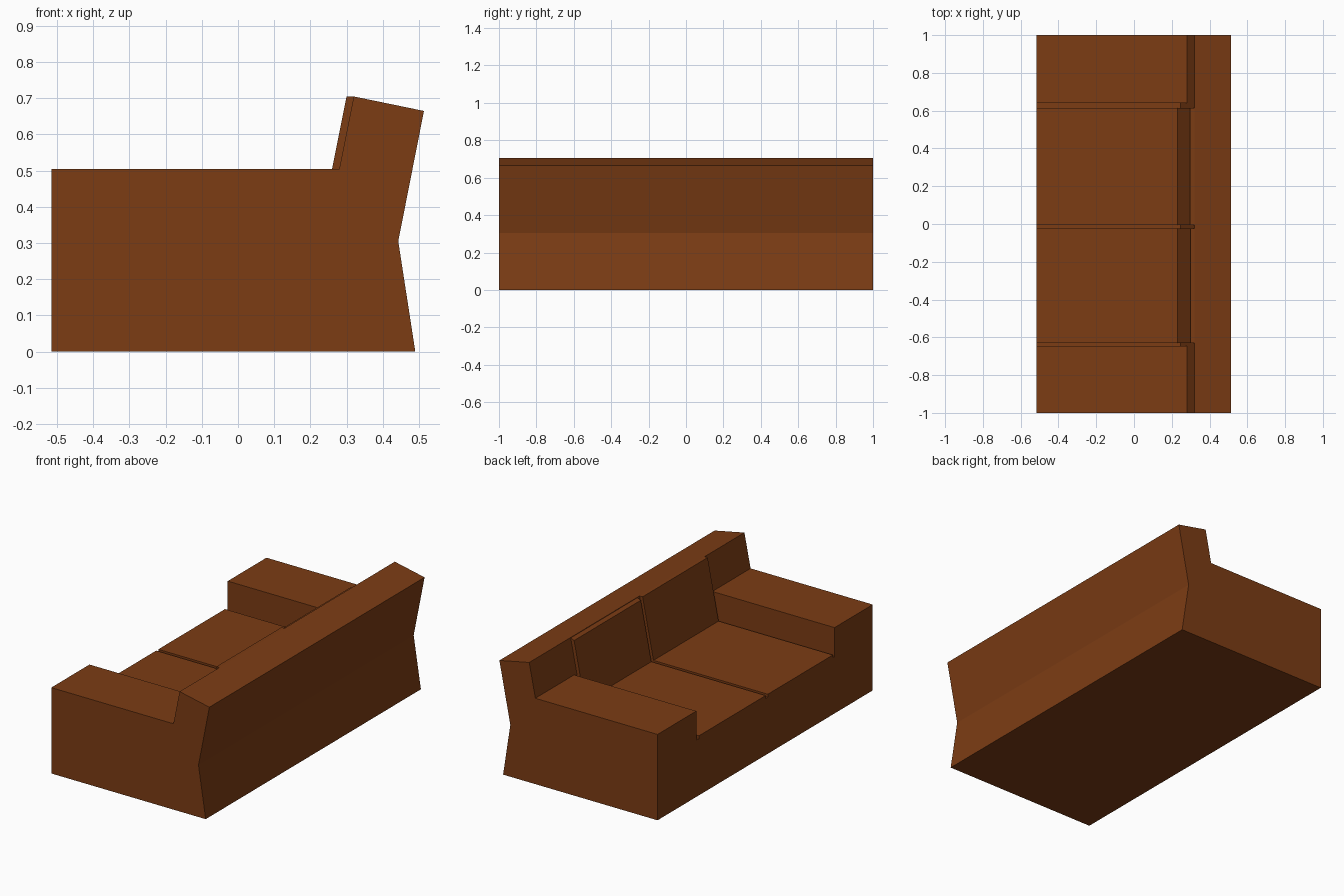
import bpy, bmesh

if "Cube" in bpy.data.objects:
    bpy.data.objects.remove(bpy.data.objects["Cube"])

fabric = bpy.data.materials.new("brown_fabric")
fabric.diffuse_color = (0.2, 0.045, 0.007, 1)
fabric.use_nodes = True
fabric.node_tree.nodes["Principled BSDF"].inputs["Base Color"].default_value = fabric.diffuse_color


def extrude(name, profile, y0, y1):
    """Extrude an x-z profile along y."""
    bm = bmesh.new()
    face = bm.faces.new([bm.verts.new((x, y0, z)) for x, z in profile])
    res = bmesh.ops.extrude_face_region(bm, geom=[face])
    verts = [v for v in res["geom"] if isinstance(v, bmesh.types.BMVert)]
    bmesh.ops.translate(bm, verts=verts, vec=(0, y1 - y0, 0))
    bmesh.ops.recalc_face_normals(bm, faces=bm.faces)
    mesh = bpy.data.meshes.new(name)
    bm.to_mesh(mesh)
    bm.free()
    mesh.materials.append(fabric)
    obj = bpy.data.objects.new(name, mesh)
    bpy.context.collection.objects.link(obj)
    return obj


def back_x(z):
    """Front surface of the leaning backrest."""
    return 0.28 + 0.2 * (z - 0.505)


FRONT, BASE, SEAT, ARM, TOP = -0.515, 0.333, 0.35, 0.505, 0.705

# Frame: one side profile with arms and backrest
frame = extrude("sofa_frame", [
    (FRONT, 0), (0.49, 0), (0.443, 0.305), (0.514, 0.665),
    (back_x(TOP), TOP), (back_x(ARM), ARM), (FRONT, ARM)], -1, 1)

# Seat opening cut out between the arms
cutter = extrude("seat_opening_cutter", [
    (-0.6, BASE), (back_x(BASE), BASE), (back_x(ARM), ARM),
    (back_x(ARM), 0.6), (-0.6, 0.6)], -0.645, 0.64)
cutter.hide_render = True
cutter.hide_viewport = True
cut = frame.modifiers.new("seat_opening", "BOOLEAN")
cut.operation = "DIFFERENCE"
cut.solver = "EXACT"
cut.object = cutter

# Seat and back cushions, with narrow gaps between them
for side, y0, y1, bevel in (("right", -0.63, -0.025, 0), ("left", -0.005, 0.615, 0.012)):
    extrude(f"seat_cushion_{side}", [
        (FRONT, BASE), (back_x(BASE), BASE), (back_x(SEAT), SEAT), (FRONT, SEAT)], y0, y1)
    top = TOP - bevel
    extrude(f"back_cushion_{side}", [
        (back_x(SEAT) - 0.02, SEAT), (back_x(SEAT), SEAT),
        (back_x(TOP), TOP - bevel * 0.2), (back_x(top) - 0.02, top)], y0, y1)
